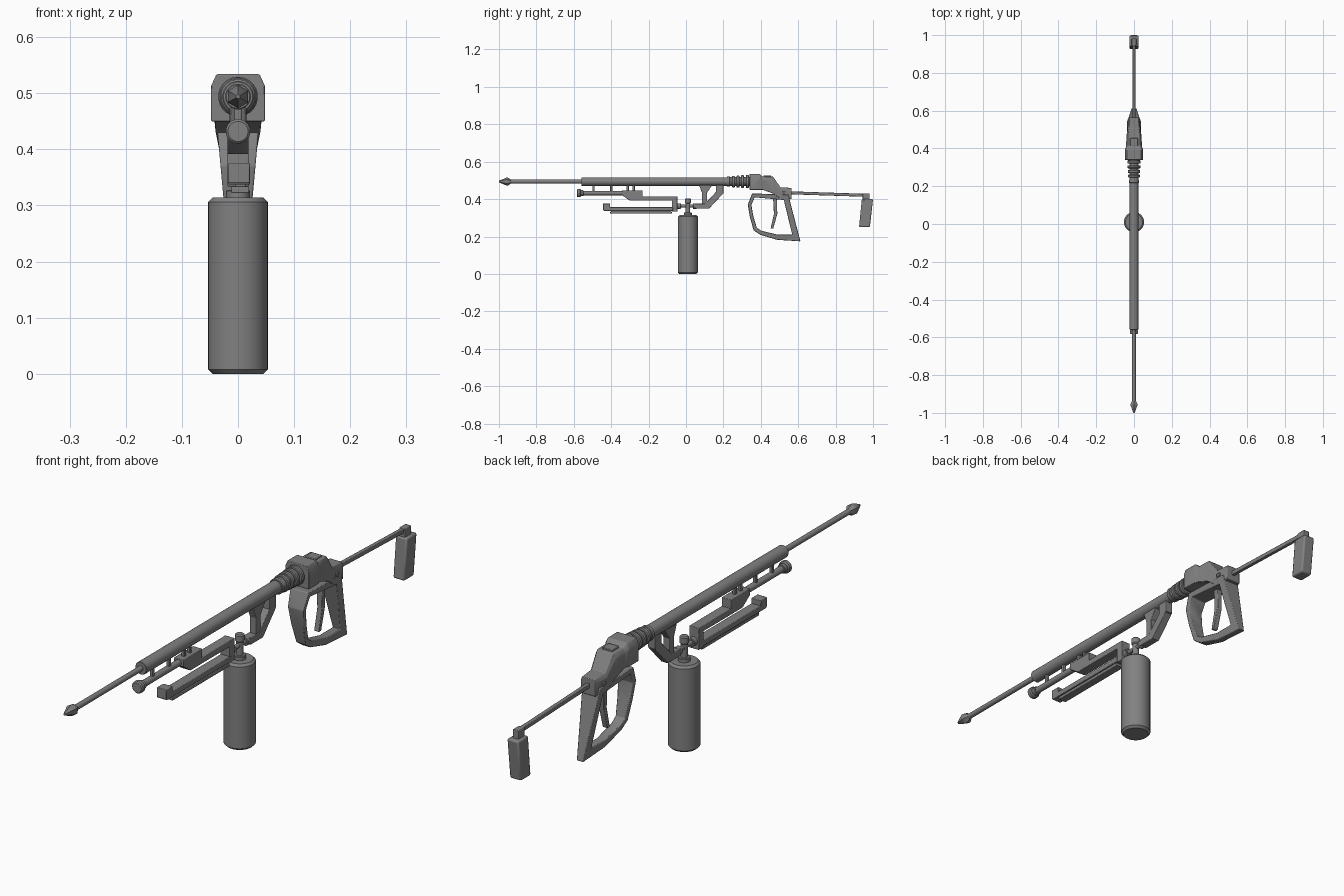
import bpy, bmesh, math
from mathutils import Vector

cube = bpy.data.objects.get("Cube")
if cube:
    bpy.data.objects.remove(cube, do_unlink=True)

GREY = (.22, .22, .22, 1)
metal = bpy.data.materials.new("grey metal")
metal.diffuse_color = GREY
metal.use_nodes = True
metal.node_tree.nodes["Principled BSDF"].inputs["Base Color"].default_value = GREY


def finish(name, bm, bevel=0):
    """Turn the mesh into a smooth-shaded object with optional soft edges."""
    bmesh.ops.recalc_face_normals(bm, faces=bm.faces)
    mesh = bpy.data.meshes.new(name)
    bm.to_mesh(mesh)
    bm.free()
    mesh.materials.append(metal)
    obj = bpy.data.objects.new(name, mesh)
    bpy.context.collection.objects.link(obj)
    if bevel:
        mod = obj.modifiers.new("soft edges", "BEVEL")
        mod.width = bevel
        mod.segments = 2
        mod.limit_method = "ANGLE"
    bpy.ops.object.select_all(action="DESELECT")
    obj.select_set(True)
    bpy.context.view_layer.objects.active = obj
    bpy.ops.object.shade_smooth_by_angle(angle=math.radians(35))


def skin(name, sections, closed=False, bevel=0):
    """Join equal sections of points; cap the ends unless they form a loop."""
    bm = bmesh.new()
    rings = [[bm.verts.new(point) for point in section] for section in sections]
    pairs = list(zip(rings, rings[1:]))
    if closed:
        pairs.append((rings[-1], rings[0]))
    else:
        bm.faces.new(rings[0])
        bm.faces.new(rings[-1])
    for a, b in pairs:
        for i in range(len(a)):
            bm.faces.new((a[i - 1], a[i], b[i], b[i - 1]))
    finish(name, bm, bevel)


def lathe(name, profile, height, sides=24):
    """Turn (radius, y) points round a lengthwise axis at the given height."""
    angles = [math.tau * (k + .5) / sides for k in range(sides)]
    skin(name, [[(r * math.cos(a), y, height + r * math.sin(a)) for a in angles]
                for r, y in profile])


def tube(name, front, back, radius, height, chamfer=.002):
    """Straight round bar with chamfered ends."""
    lathe(name, [(radius - chamfer, front), (radius, front + chamfer),
                 (radius, back - chamfer), (radius - chamfer, back)], height)


def upright(name, bottom, top, radius, chamfer=.002):
    """Upright round bar on the bottle's axis."""
    angles = [math.tau * k / 32 for k in range(32)]
    steps = [(radius - chamfer, bottom), (radius, bottom + chamfer),
             (radius, top - chamfer), (radius - chamfer, top)]
    skin(name, [[(r * math.cos(a), BOTTLE_Y + r * math.sin(a), z) for a in angles]
                for r, z in steps])


def plate(name, outline, half, x=0, bevel=.002):
    """Extrude a side outline of (y, z) points sideways."""
    skin(name, [[(x + side * half, y, z) for y, z in outline] for side in (-1, 1)], bevel=bevel)


def box(name, front, back, bottom, top, half, x=0):
    plate(name, [(front, bottom), (back, bottom), (back, top), (front, top)], half, x)


def beam(name, start, end, depth, half):
    """Flat bar running between two side points."""
    start, end = Vector(start), Vector(end)
    across = (end - start).orthogonal().normalized() * depth / 2
    plate(name, [start - across, end - across, end + across, start + across], half)


AXIS = .494      # height of the barrel
LOWER = .432     # height of the lower tube
BOTTLE_Y = .01

# Spear, barrel and ribbed sleeve
lathe("spear_tip", [(.004, -1), (.021, -.96), (.02, -.95), (.01, -.935)], AXIS, sides=6)
tube("spear_shaft", -.95, -.55, .01, AXIS)
tube("barrel", -.56, .23, .023, AXIS)
tube("barrel_collar", .218, .234, .028, AXIS)
tube("sleeve_core", .23, .35, .025, AXIS)
for i in range(4):
    y = .245 + i * .025
    tube("sleeve_rib", y, y + .016, .031 + i * .0015, AXIS, chamfer=.003)

# Rear body: chamfered sections given as y, top, bottom and half width
sections = []
for y, top, low, w in [(.34, .534, .45, .048), (.395, .534, .45, .048), (.41, .52, .45, .042),
                       (.465, .52, .43, .04), (.505, .463, .4, .034), (.565, .46, .4, .03)]:
    shoulder = top - (top - low) / 4
    right = [(w * .8, top), (w, shoulder), (w, low)]
    sections.append([(x, y, z) for x, z in right]
                    + [(-x, y, z) for x, z in reversed(right)])
skin("rear_body", sections, bevel=.002)
box("body_top_plate", .415, .455, .51, .526, .02)
for side in (-1, 1):
    box("body_pin", .515, .53, .425, .44, .004, side * .034)

# Grip loop: mitred bar, thicker to the rear and narrower to the bottom
path = [Vector(p) for p in [(.36, .42), (.34, .37), (.35, .31), (.37, .24), (.4, .22),
                            (.49, .196), (.59, .192), (.56, .31), (.535, .41)]]
sections = []
for i, point in enumerate(path):
    before = (point - path[i - 1]).normalized()
    after = (path[(i + 1) % len(path)] - point).normalized()
    normal = Vector((-before.y, before.x))
    mitre = (normal + Vector((-after.y, after.x))).normalized()
    thickness = .018 + (point.x - .33) * .06
    offset = mitre * thickness / 2 / mitre.dot(normal)
    corners = []
    for edge, side in ((-1, -1), (-1, 1), (1, 1), (1, -1)):
        y, z = point + offset * edge
        corners.append((side * (.014 + (z - .18) * .09), y, z))
    sections.append(corners)
skin("grip_loop", sections, closed=True, bevel=.003)

# Trigger: curved blade
plate("trigger", [(.465, .42), (.487, .42), (.488, .32), (.466, .242), (.452, .242), (.47, .32)], .01)

# Stock rod and shoulder pad
beam("stock_rod", (.55, .434), (.975, .42), .016, .007)
box("pad_mount", .945, .982, .39, .43, .012)
plate("shoulder_pad", [(.925, .25), (.983, .25), (1, .4), (.94, .4)], .023, bevel=.006)

# Bracket under the barrel
box("bracket_foot", .05, .125, .35, .376, .015)
beam("bracket_brace", (.11, .36), (.185, .44), .034, .015)
box("bracket_rear_post", .16, .2, .43, .475, .015)
box("bracket_front_post", .085, .113, .36, .44, .013)
plate("bracket_flare", [(.085, .435), (.113, .435), (.14, .475), (.07, .475)], .013)

# Gas bottle with its valve
upright("gas_bottle", 0, .314, .0535, chamfer=.008)
upright("bottle_neck", .31, .328, .021)
upright("valve_stem", .32, .38, .012)
upright("valve_cap", .376, .404, .016, chamfer=.004)
tube("valve_pipe", -.05, .06, .008, .363)
for y in (-.05, .037):
    tube("pipe_nut", y, y + .022, .015, .363)

# Lower tube with end knob, hung on posts
tube("lower_tube", -.57, -.33, .012, LOWER)
tube("tube_knob", -.583, -.562, .022, LOWER, chamfer=.004)
tube("knob_collar", -.565, -.548, .016, LOWER)
for y in (-.495, -.4, -.312, -.28):
    box("hanger_post", y - .006, y + .006, LOWER, .48, .006)

# Stepped receiver and the hooked rail below it
plate("receiver_front", [(-.343, .446), (-.232, .446), (-.232, .392), (-.3, .392), (-.343, .422)], .019)
box("receiver_bar", -.24, -.046, .392, .414, .019)
box("receiver_drop", -.076, -.046, .334, .414, .019)
box("lower_rail", -.44, -.07, .337, .357, .019, .002)
box("rail_hook", -.443, -.406, .34, .376, .019, .002)
box("rail_core", -.4, -.08, .33, .34, .009, .004)
box("rail_strip", -.405, -.076, .322, .334, .016, .004)
